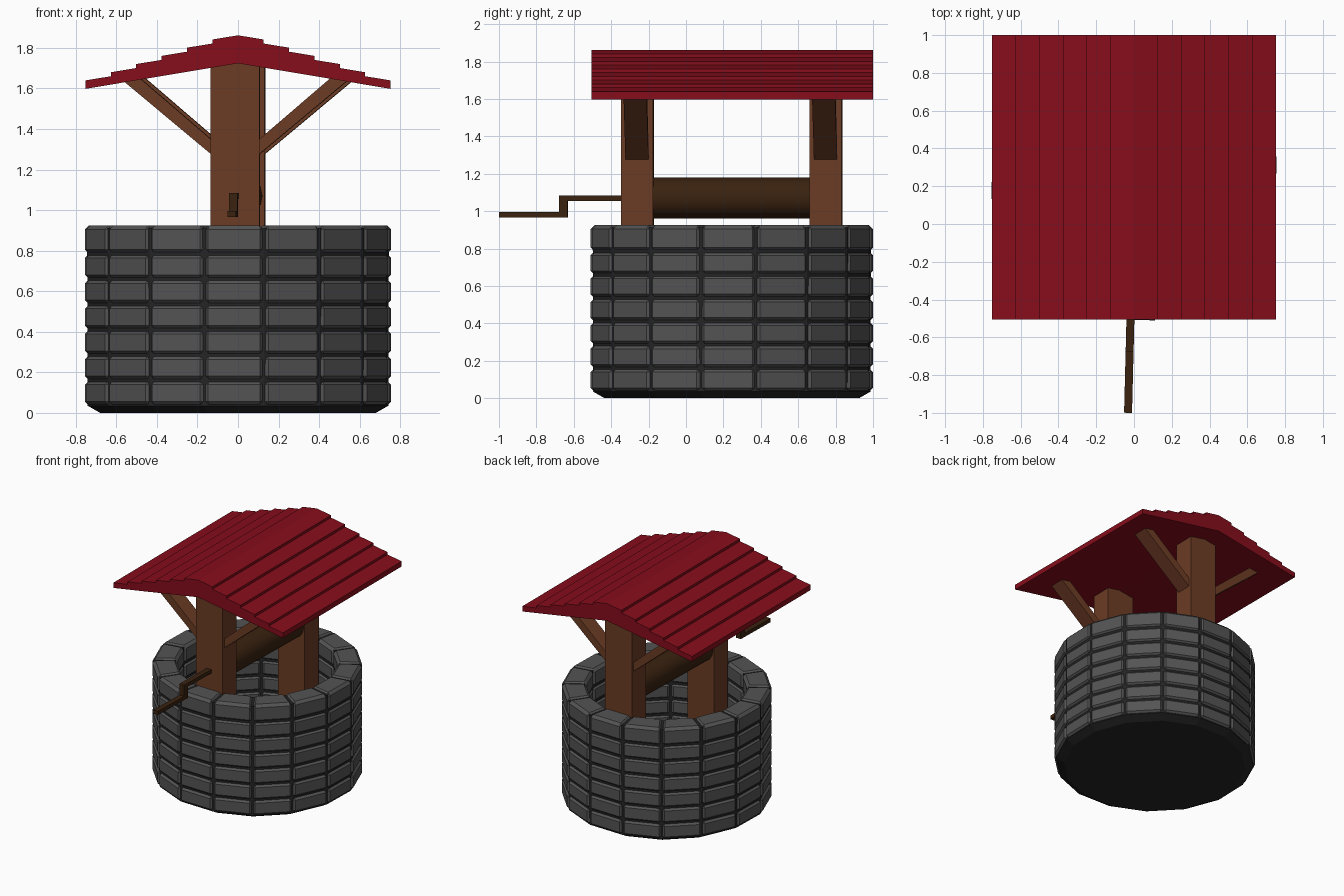
import bpy, bmesh, math
from mathutils import Matrix, Vector

if "Cube" in bpy.data.objects:
    bpy.data.objects.remove(bpy.data.objects["Cube"])

SIDES = 16
# The well, posts and winch share a frame turned slightly under the roof
FRAME = Matrix.Translation((0, 0.245, 0)) @ Matrix.Rotation(math.radians(-1.45), 4, 'Z')


def material(name, rgb):
    m = bpy.data.materials.new(name)
    m.diffuse_color = (*rgb, 1)
    m.use_nodes = True
    m.node_tree.nodes["Principled BSDF"].inputs["Base Color"].default_value = m.diffuse_color
    return m


STONE = material("stone", (0.09, 0.088, 0.088))
MORTAR = material("mortar", (0.018, 0.018, 0.018))
WOOD = material("wood", (0.15, 0.045, 0.018))
DARK_WOOD = material("dark_wood", (0.042, 0.016, 0.005))
RED = material("red_planks", (0.24, 0.004, 0.011))


def finish(name, bm, mat, matrix=FRAME):
    bmesh.ops.recalc_face_normals(bm, faces=bm.faces)
    me = bpy.data.meshes.new(name)
    bm.to_mesh(me)
    bm.free()
    ob = bpy.data.objects.new(name, me)
    bpy.context.collection.objects.link(ob)
    me.materials.append(mat)
    ob.matrix_world = matrix
    return ob


def prism(bm, profile, y0, y1):
    """Extrude an xz profile along y."""
    f = bm.faces.new([bm.verts.new((x, y0, z)) for x, z in profile])
    new = bmesh.ops.extrude_face_region(bm, geom=[f])["geom"]
    verts = [v for v in new if isinstance(v, bmesh.types.BMVert)]
    bmesh.ops.translate(bm, verts=verts, vec=(0, y1 - y0, 0))


def polar(r, a, z):
    return Vector((r * math.cos(a), r * math.sin(a), z))


# Stone blocks: rings of chamfered wedges
STEP = 2 * math.pi / SIDES
R_OUT, R_IN = 0.767, 0.585
levels = [0.035 + 0.125 * i for i in range(7)] + [0.925]
bm = bmesh.new()
for z0, z1 in zip(levels, levels[1:]):
    for k in range(SIDES):
        a0, a1 = (k - 0.5) * STEP, (k + 0.5) * STEP
        ring = [(R_OUT, a0), (R_OUT, a1), (R_IN, a1), (R_IN, a0)]
        lo = [bm.verts.new(polar(r, a, z0)) for r, a in ring]
        hi = [bm.verts.new(polar(r, a, z1)) for r, a in ring]
        bm.faces.new(lo[::-1])
        bm.faces.new(hi)
        for i in range(4):
            j = (i + 1) % 4
            bm.faces.new((lo[i], lo[j], hi[j], hi[i]))
bmesh.ops.recalc_face_normals(bm, faces=bm.faces)
bmesh.ops.bevel(bm, geom=bm.edges[:], offset=0.021, segments=1, affect='EDGES')
finish("stone_blocks", bm, STONE)

# Mortar core with tapered base and inner floor
profile = [(0.69, 0), (0.752, 0.035), (0.755, 0.913), (0.597, 0.913), (0.597, 0.035)]
bm = bmesh.new()
rings = [[bm.verts.new(polar(r, (k + 0.5) * STEP, z)) for k in range(SIDES)]
         for r, z in profile]
for a, b in zip(rings, rings[1:]):
    for k in range(SIDES):
        j = (k + 1) % SIDES
        bm.faces.new((a[k], a[j], b[j], b[k]))
bm.faces.new(rings[0])
bm.faces.new(rings[-1])
finish("mortar_core", bm, MORTAR)

# Posts with peaked tops, and a pair of braces on each
for name, y in (("front", -0.504), ("back", 0.504)):
    bm = bmesh.new()
    prism(bm, [(-0.12, 0.035), (0.12, 0.035), (0.12, 1.71), (0, 1.73), (-0.12, 1.71)],
          y - 0.086, y + 0.086)
    finish(name + "_post", bm, WOOD)
    for side, s in (("left", -1), ("right", 1)):
        bm = bmesh.new()
        prism(bm, [(s * x, z) for x, z in
                   ((0.10, 1.26), (0.10, 1.333), (0.475, 1.655), (0.565, 1.648))],
              y - 0.062, y + 0.062)
        finish(f"{name}_{side}_brace", bm, WOOD)

# Winch drum between the posts
bm = bmesh.new()
bmesh.ops.create_cone(bm, cap_ends=True, segments=16, radius1=0.11, radius2=0.11, depth=0.9,
                      matrix=Matrix.Translation((0, 0, 1.07)) @ Matrix.Rotation(math.pi / 2, 4, 'X'))
drum = finish("winch_drum", bm, DARK_WOOD)
bpy.context.view_layer.objects.active = drum
drum.select_set(True)
bpy.ops.object.shade_smooth_by_angle(angle=math.radians(40))

# Crank: a square bar with two bends (yz outline given width in x)
outline = [(-0.55, 1.085), (-0.923, 1.085), (-0.923, 0.995), (-1.245, 0.995),
           (-1.245, 0.965), (-0.878, 0.965), (-0.878, 1.055), (-0.55, 1.055)]
bm = bmesh.new()
f = bm.faces.new([bm.verts.new((-0.021, y, z)) for y, z in outline])
new = bmesh.ops.extrude_face_region(bm, geom=[f])["geom"]
bmesh.ops.translate(bm, vec=(0.042, 0, 0),
                    verts=[v for v in new if isinstance(v, bmesh.types.BMVert)])
finish("crank_handle", bm, DARK_WOOD)

# Roof: stepped plank profile mirrored about the ridge
W = 0.753 / 6
right = []
for k in range(6):
    z = 1.862 - 0.0404 * k
    right += [(W * k, z), (W * (k + 1), z - 0.0205)]
right.append((0.753, 1.598))
left = [(-x, z) for x, z in reversed(right[1:])]
bm = bmesh.new()
prism(bm, right + [(0, 1.724)] + left, -0.505, 1.0)
finish("plank_roof", bm, RED, Matrix.Identity(4))
